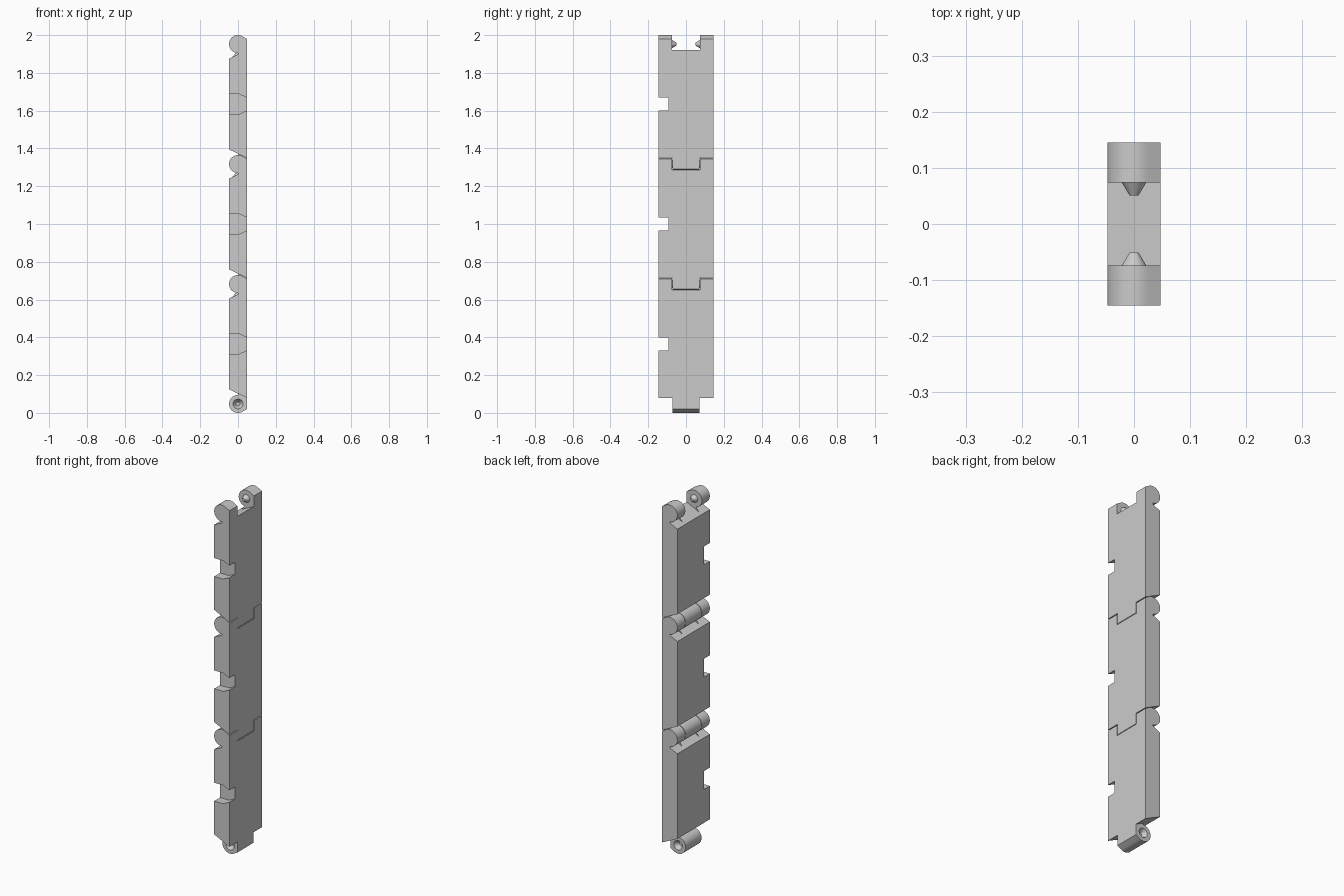
import bpy, bmesh
from math import sin, cos, radians
from mathutils import Matrix

if "Cube" in bpy.data.objects:
    bpy.data.objects.remove(bpy.data.objects["Cube"])

R = 0.0475        # knuckle radius / half thickness
H = 0.3175        # half the hinge pitch
W = 0.145         # half width
SLOPE = 0.474     # slant of the plate ends
LINKS = 3


def finish(bm, name):
    bmesh.ops.recalc_face_normals(bm, faces=bm.faces)
    mesh = bpy.data.meshes.new(name)
    bm.to_mesh(mesh)
    bm.free()
    ob = bpy.data.objects.new(name, mesh)
    bpy.context.collection.objects.link(ob)
    return ob


def prism(name, pts, y0, y1):
    """Extrude an xz outline from y0 to y1."""
    bm = bmesh.new()
    face = bm.faces.new([bm.verts.new((x, y0, z)) for x, z in pts])
    ext = bmesh.ops.extrude_face_region(bm, geom=[face])
    verts = [v for v in ext["geom"] if isinstance(v, bmesh.types.BMVert)]
    bmesh.ops.translate(bm, verts=verts, vec=(0, y1 - y0, 0))
    return finish(bm, name)


def cone(name, side, y_base, r_base, y_tip, r_tip, z):
    """Truncated cone along y, pointing at the middle."""
    bm = bmesh.new()
    mat = (Matrix.Translation((0, side * (y_base + y_tip) / 2, z))
           @ Matrix.Rotation(radians(90 * side), 4, 'X'))
    bmesh.ops.create_cone(bm, cap_ends=True, segments=32, radius1=r_base,
                          radius2=r_tip, depth=y_base - y_tip, matrix=mat)
    return finish(bm, name)


def combine(ob, other, operation):
    mod = ob.modifiers.new("combine", 'BOOLEAN')
    mod.operation = operation
    mod.solver = 'EXACT'
    mod.object = other
    dg = bpy.context.evaluated_depsgraph_get()
    mesh = bpy.data.meshes.new_from_object(ob.evaluated_get(dg))
    ob.modifiers.clear()
    ob.data = mesh
    bpy.data.objects.remove(other)


def floor_z(x):
    return H - 0.0545 + SLOPE * x


# link side outline: slanted end, knuckle arc, tangent corner; mirrored below
top = [(-R, floor_z(-R)), (0, floor_z(0))]
top += [(R * cos(radians(a)), H + R * sin(radians(a))) for a in range(270, 59, -7)]
top += [(R, H + 0.0274)]
link = prism("link_1", top + [(x, -z) for x, z in reversed(top)], -W, W)

# slot between the top ears, and clearance beside the bottom barrel
cut = [(-0.1, floor_z(-0.1)), (0.1, floor_z(0.1)), (0.1, H + 0.1), (-0.1, H + 0.1)]
low = [(x, -z) for x, z in cut]
combine(link, prism("slot_cutter", cut, -0.074, 0.074), 'DIFFERENCE')
combine(link, prism("left_cutter", low, -0.2, -0.071), 'DIFFERENCE')
combine(link, prism("right_cutter", low, 0.071, 0.2), 'DIFFERENCE')

# tapered notch in one edge
notch = [(-0.06, 0.052), (0.008, 0.052), (R, 0.034), (0.06, 0.034)]
notch += [(x, -z) for x, z in reversed(notch)]
combine(link, prism("notch_cutter", notch, -0.2, -0.093), 'DIFFERENCE')

# conical pegs on the ears and matching dimples in the barrel
for side in (-1, 1):
    combine(link, cone("peg", side, 0.08, 0.0255, 0.051, 0.008, H), 'UNION')
    combine(link, cone("dimple", side, 0.08, 0.0325, 0.047, 0.010, -H), 'DIFFERENCE')

# chain of identical links
link.location.z = R + H
chain = [link]
for i in range(1, LINKS):
    ob = link.copy()
    ob.data = link.data.copy()
    ob.name = f"link_{i + 1}"
    ob.location.z = R + H + 2 * H * i
    bpy.context.collection.objects.link(ob)
    chain.append(ob)

for ob in chain:
    ob.select_set(True)
bpy.context.view_layer.objects.active = link
bpy.ops.object.shade_smooth_by_angle(angle=radians(25))
